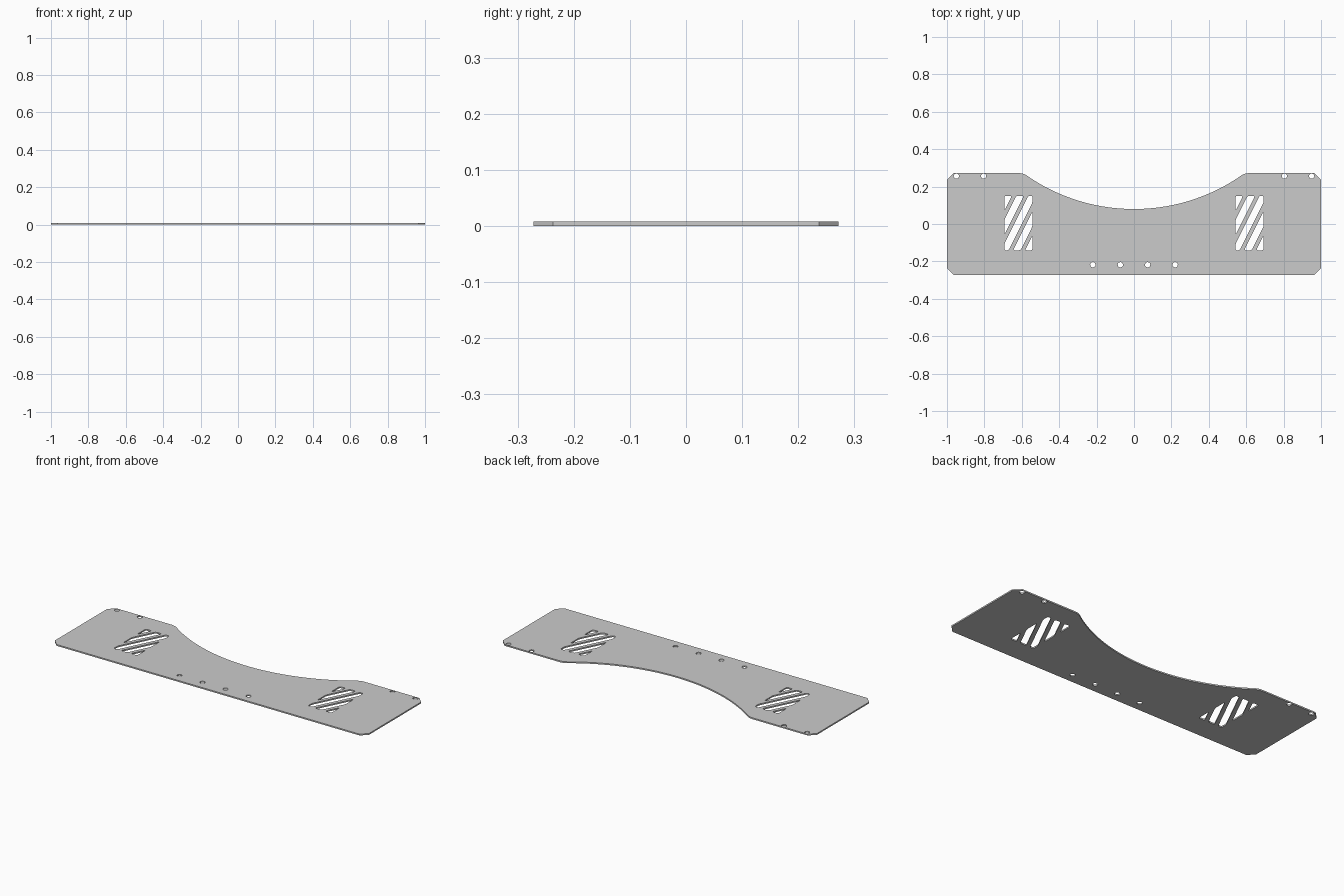
import bpy
from math import sin, cos, pi, asin, sqrt
from mathutils import Vector

if "Cube" in bpy.data.objects:
    bpy.data.objects.remove(bpy.data.objects["Cube"])

THICK = 0.008
HALF_Y = 0.272


def round_corners(points, radius, steps=4):
    """Replace each corner with a short curve."""
    pts = [Vector(p) for p in points]
    out = []
    for i, p in enumerate(pts):
        a, b = pts[i - 1] - p, pts[(i + 1) % len(pts)] - p
        r = min(radius, a.length * 0.45, b.length * 0.45)
        start, end = p + a.normalized() * r, p + b.normalized() * r
        for k in range(steps + 1):
            t = k / steps
            out.append(start * (1 - t) ** 2 + p * 2 * t * (1 - t) + end * t * t)
    return out


def clip(points, axis, limit, sign):
    """Keep the part of a polygon where sign * (coordinate - limit) <= 0."""
    out = []
    for i, q in enumerate(points):
        p = points[i - 1]
        dp, dq = sign * (p[axis] - limit), sign * (q[axis] - limit)
        if dp * dq < 0:
            out.append(p.lerp(q, dp / (dp - dq)))
        if dq <= 0:
            out.append(q)
    return out


def circle(x, y, r, n=20):
    return [Vector((x + r * cos(2 * pi * k / n), y + r * sin(2 * pi * k / n)))
            for k in range(n)]


def outline():
    # chamfered plate with a circular scoop in the back edge
    low, half = 0.08, 0.592
    sag = HALF_Y - low
    radius = (half ** 2 + sag ** 2) / (2 * sag)
    end = asin(half / radius)
    pts = [(-1, 0.237), (-1, -0.237), (-0.965, -HALF_Y), (0.965, -HALF_Y),
           (1, -0.237), (1, 0.237), (0.965, HALF_Y)]
    pts += round_corners([(0.7, HALF_Y), (half, HALF_Y),
                          (radius * sin(end * 0.9), low + radius * (1 - cos(end * 0.9)))],
                         0.025)[5:10]
    n = 48
    for k in range(n + 1):
        a = 0.92 * end * (1 - 2 * k / n)
        pts.append((radius * sin(a), low + radius * (1 - cos(a))))
    pts += [(-x, y) for x, y in reversed(pts[7:12])]
    pts.append((-0.965, HALF_Y))
    return pts


def vent(cx, cy=0.005, hw=0.075, hh=0.146):
    # slanted slots trimmed to a rectangle
    slots = []
    for i in range(-2, 3):
        mid, w, lean = cx + i * 0.064, 0.02, hh / 2
        poly = [Vector((mid - lean - w, cy - hh)), Vector((mid - lean + w, cy - hh)),
                Vector((mid + lean + w, cy + hh)), Vector((mid + lean - w, cy + hh))]
        poly = clip(clip(poly, 0, cx - hw, -1), 0, cx + hw, 1)
        slots.append(round_corners(poly, 0.012))
    return slots


# Gather the plate outline and all openings
loops = [outline()]
for s in (-1, 1):
    loops += vent(s * 0.618)
    loops += [circle(s * x, 0.256, 0.014) for x in (0.95, 0.804)]
    loops += [circle(s * x, -0.218, 0.014) for x in (0.22, 0.073)]

# Filled and extruded plate
curve = bpy.data.curves.new("plate", 'CURVE')
curve.dimensions = '2D'
curve.fill_mode = 'BOTH'
curve.extrude = THICK / 2
for loop in loops:
    spline = curve.splines.new('POLY')
    spline.points.add(len(loop) - 1)
    for pt, co in zip(spline.points, loop):
        pt.co = (co[0], co[1], 0, 1)
    spline.use_cyclic_u = True

plate = bpy.data.objects.new("plate", curve)
bpy.context.collection.objects.link(plate)
plate.location.z = THICK / 2
bpy.context.view_layer.objects.active = plate
plate.select_set(True)
bpy.ops.object.convert(target='MESH')
plate = bpy.context.object
plate.name = "plate"
bpy.ops.object.shade_flat()
